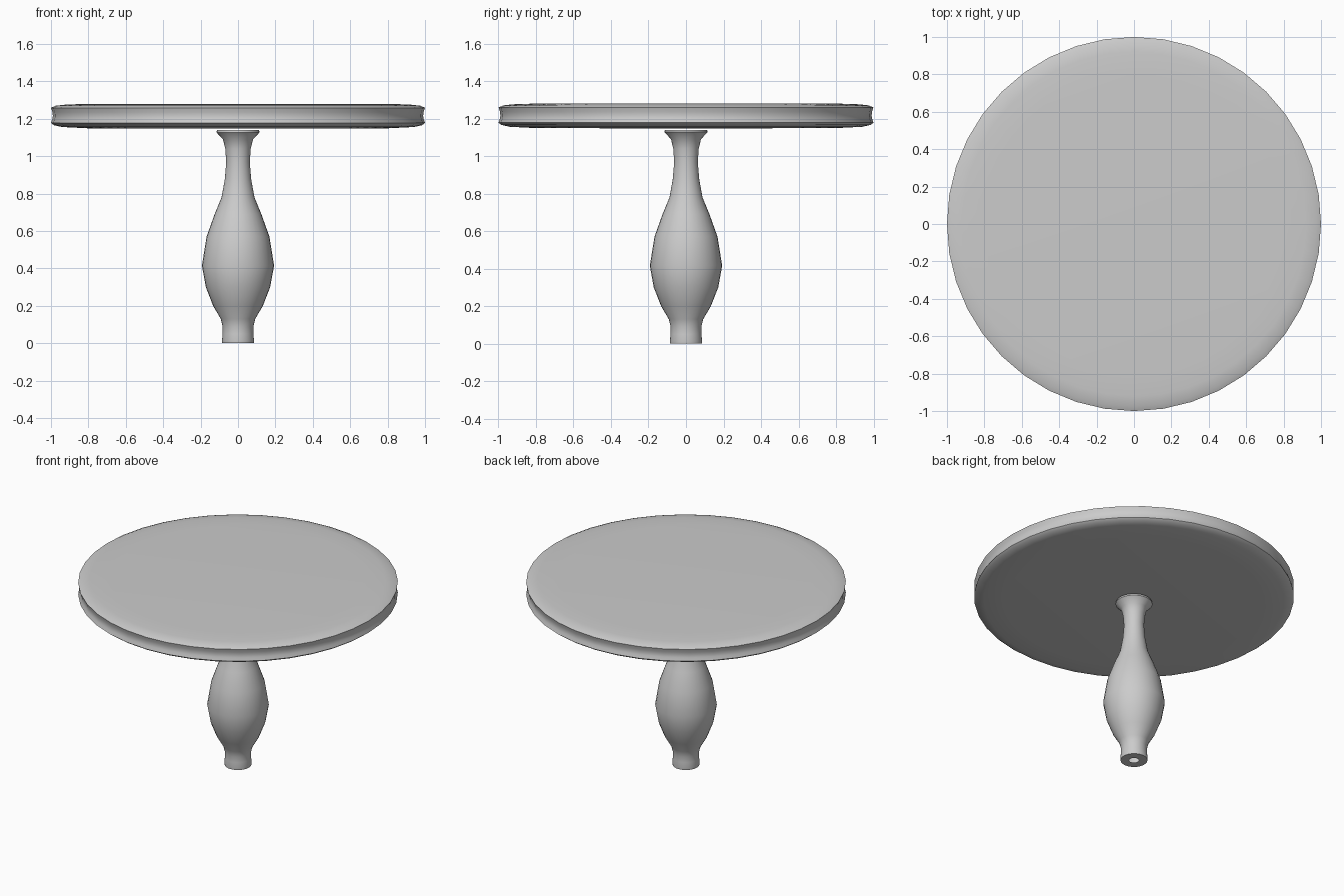
import bpy
import bmesh
from math import radians
from mathutils import Matrix, Vector

if "Cube" in bpy.data.objects:
    bpy.data.objects.remove(bpy.data.objects["Cube"], do_unlink=True)

COLOR = (0.6, 0.6, 0.6, 1.0)
grey = bpy.data.materials.new("plain grey")
grey.use_nodes = True
grey.diffuse_color = COLOR
grey.node_tree.nodes["Principled BSDF"].inputs["Base Color"].default_value = COLOR


def lathe(name, profile, sides):
    """Spin a (radius, height) profile around z."""
    bm = bmesh.new()
    verts = [bm.verts.new((r, 0, z)) for r, z in profile]
    edges = [bm.edges.new(pair) for pair in zip(verts, verts[1:])]
    bmesh.ops.spin(bm, geom=verts + edges, cent=(0, 0, 0), axis=(0, 0, 1),
                   angle=radians(360), steps=sides, use_merge=True)
    bmesh.ops.remove_doubles(bm, verts=bm.verts, dist=0.0005)
    bmesh.ops.recalc_face_normals(bm, faces=bm.faces)
    mesh = bpy.data.meshes.new(name)
    bm.to_mesh(mesh)
    bm.free()
    mesh.materials.append(grey)
    obj = bpy.data.objects.new(name, mesh)
    bpy.context.collection.objects.link(obj)
    bpy.ops.object.select_all(action="DESELECT")
    obj.select_set(True)
    bpy.context.view_layer.objects.active = obj
    bpy.ops.object.shade_smooth_by_angle(angle=radians(40))
    return obj


# Round slab with a shallow groove around its rim
lathe("table_top", [
    (0, 1.147), (0.8, 1.149), (0.94, 1.156), (0.985, 1.166), (1.0, 1.178),
    (0.992, 1.2), (0.99, 1.216), (0.992, 1.235), (1.0, 1.259),
    (0.975, 1.27), (0.92, 1.276), (0.8, 1.28), (0, 1.28)], 40)

# Turned vase-shaped column, with a small open hole in its foot
lathe("pedestal", [
    (0.03, 0), (0.084, 0), (0.086, 0.012), (0.082, 0.05), (0.082, 0.09),
    (0.092, 0.13), (0.133, 0.2), (0.172, 0.3), (0.193, 0.415),
    (0.168, 0.57), (0.125, 0.69), (0.088, 0.78), (0.07, 0.88),
    (0.063, 0.97), (0.068, 1.04), (0.08, 1.09), (0.115, 1.127),
    (0.113, 1.139), (0, 1.139)], 32)
